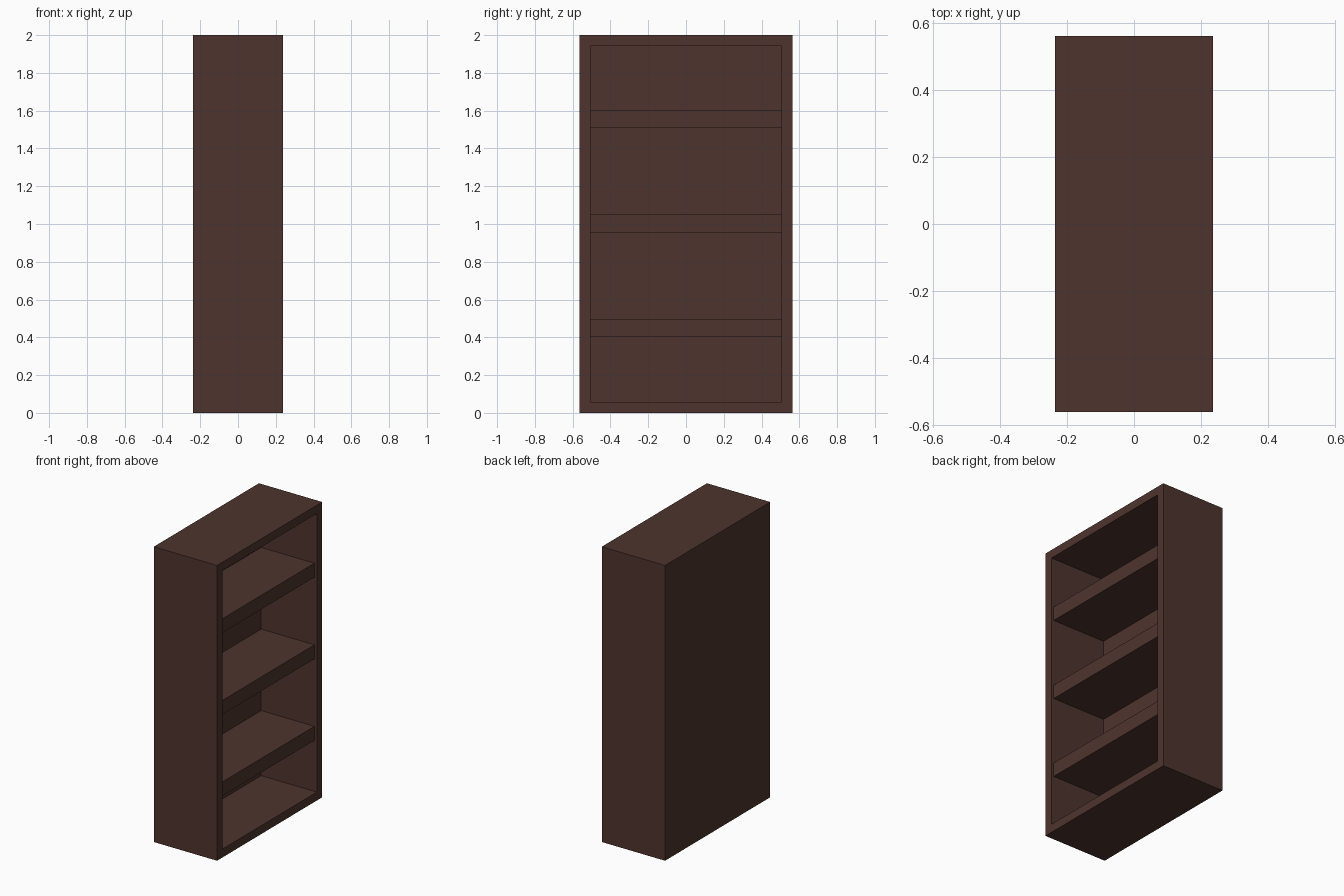
import bpy, bmesh
from mathutils import Vector

if "Cube" in bpy.data.objects:
    bpy.data.objects.remove(bpy.data.objects["Cube"])

D, W, H = 0.474, 1.125, 2.0      # depth (x), width (y), height (z)
T = 0.057                        # board thickness
SHELF_T, SETBACK = 0.095, 0.018

brown = bpy.data.materials.new("dark_brown_wood")
brown.diffuse_color = (0.0762, 0.0343, 0.0273, 1)
brown.use_nodes = True
brown.node_tree.nodes["Principled BSDF"].inputs["Base Color"].default_value = brown.diffuse_color


def box(name, lo, hi, edit=None):
    lo, hi = Vector(lo), Vector(hi)
    bm = bmesh.new()
    bmesh.ops.create_cube(bm, size=1)
    for v in bm.verts:
        v.co = Vector((v.co[i] + 0.5) * (hi[i] - lo[i]) + lo[i] for i in range(3))
    if edit:
        bm.normal_update()
        edit(bm)
    me = bpy.data.meshes.new(name)
    bm.to_mesh(me)
    bm.free()
    me.materials.append(brown)
    ob = bpy.data.objects.new(name, me)
    bpy.context.collection.objects.link(ob)
    return ob


def hollow(bm):
    # inset the open (+x) side and push it in to the back panel
    face = max(bm.faces, key=lambda f: f.normal.x)
    bmesh.ops.inset_region(bm, faces=[face], thickness=T, use_even_offset=True)
    ext = bmesh.ops.extrude_face_region(bm, geom=[face])
    bmesh.ops.delete(bm, geom=[face], context='FACES_ONLY')
    verts = [g for g in ext["geom"] if isinstance(g, bmesh.types.BMVert)]
    bmesh.ops.translate(bm, verts=verts, vec=(-(D - T), 0, 0))
    bmesh.ops.recalc_face_normals(bm, faces=bm.faces)


# Case: sides, top, bottom and back in one shell
box("bookcase_shell", (-D / 2, -W / 2, 0), (D / 2, W / 2, H), hollow)

# Shelves, set slightly behind the front edge
for i, z in enumerate((0.45, 1.002, 1.555)):
    box(f"shelf_{i + 1}",
        (-D / 2 + T, -W / 2 + T, z - SHELF_T / 2),
        (D / 2 - SETBACK, W / 2 - T, z + SHELF_T / 2))
